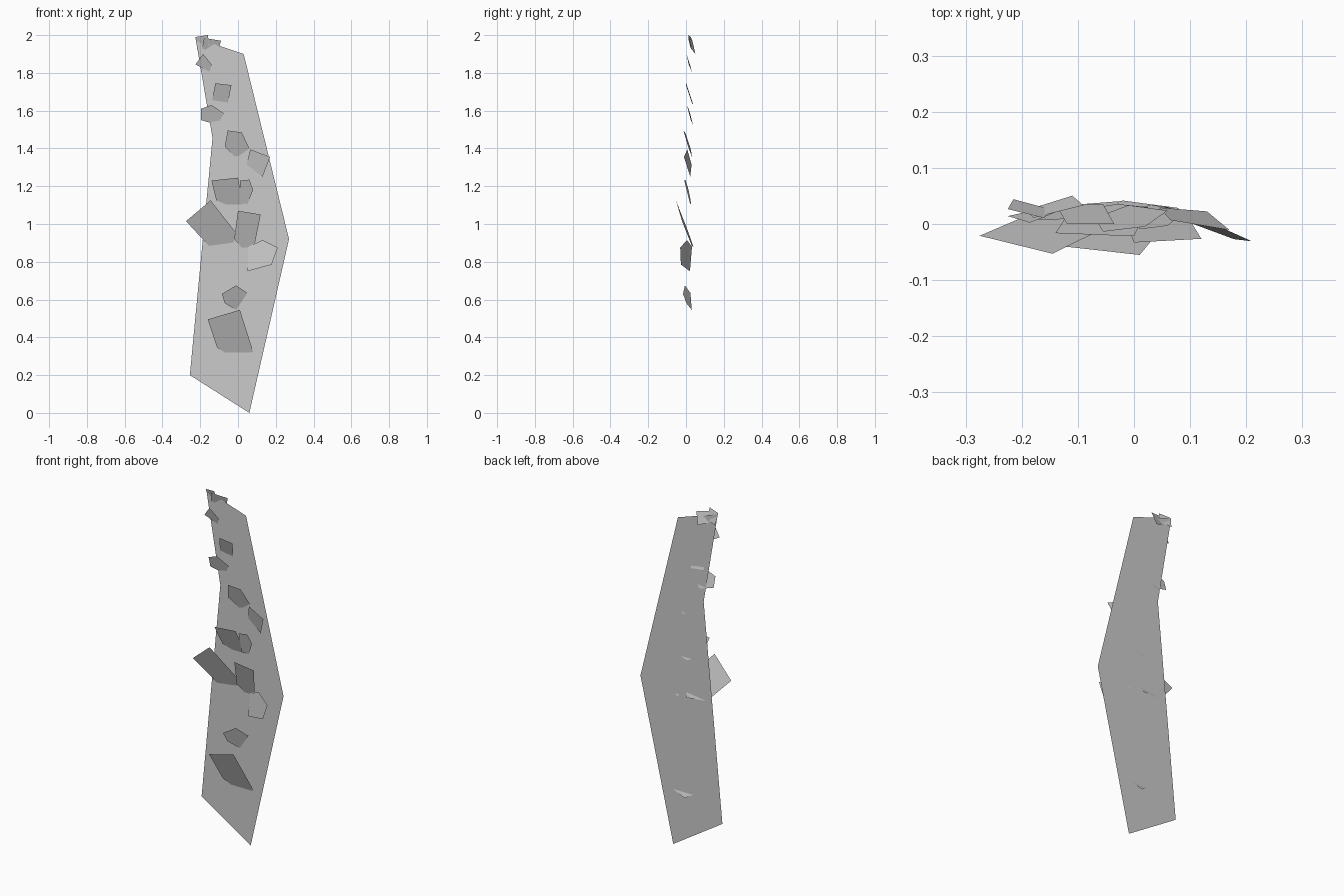
import bpy


def plate(name, outline, depth, lean_x=0.0, lean_z=0.0):
    """One flat polygon from its front outline, leaning in depth about its centre."""
    n = len(outline)
    cx = sum(p[0] for p in outline) / n
    cz = sum(p[1] for p in outline) / n
    verts = [(x, depth + lean_x * (x - cx) + lean_z * (z - cz), z) for x, z in outline]
    mesh = bpy.data.meshes.new(name)
    mesh.from_pydata(verts, [], [tuple(range(n))])
    obj = bpy.data.objects.new(name, mesh)
    bpy.context.collection.objects.link(obj)
    return obj


# Tall flat backing sheet
plate("backing_sheet", [(0.06, 0), (0.27, 0.92), (0.03, 1.90), (-0.225, 1.985),
                        (-0.135, 1.455), (-0.255, 0.20)], 0.031)

# Lower flakes, tops tipped forward and bottoms piercing the sheet
plate("flake_bottom", [(-0.16, .495), (-0.11, .345), (-0.02, .29), (0.08, .325), (0.01, .545)], 0.0, 0, -.38)
plate("flake_low_small", [(-0.085, .63), (-0.07, .58), (-0.01, .545), (0.05, .635), (-0.01, .675)], 0.007, .3, -.28)
plate("flake_low_right", [(0.055, .88), (0.05, .75), (0.178, .785), (0.21, .875), (0.13, .915)], 0.0, -.4, .1)

# Middle flakes
plate("flake_middle", [(0.0, 1.07), (-0.02, .92), (0.03, .865), (0.09, .90), (0.12, 1.05)], 0.003, 0, -.33)
plate("flake_large_left", [(-0.275, 1.015), (-0.155, .885), (-0.03, .875), (-0.012, .955), (-0.145, 1.125)], 0.002, .05, -.35)
plate("flake_wide", [(-0.14, 1.23), (-0.115, 1.125), (-0.03, 1.09), (0.025, 1.105), (0.0, 1.245)], 0.01, 0, -.37)
plate("flake_tucked", [(0.01, 1.23), (0.01, 1.11), (0.05, 1.105), (0.08, 1.18), (0.06, 1.235)], 0.01, .15, -.25)

# Upper flakes
plate("flake_upper_right", [(0.065, 1.395), (0.045, 1.315), (0.13, 1.25), (0.17, 1.355)], 0.012, -.25, -.22)
plate("flake_upper_centre", [(-0.055, 1.495), (-0.07, 1.41), (-0.01, 1.35), (0.06, 1.40), (0.02, 1.485)], 0.01, .08, -.3)
plate("flake_upper_left", [(-0.195, 1.61), (-0.195, 1.55), (-0.11, 1.525), (-0.075, 1.585), (-0.14, 1.63)], 0.02, .05, -.27)
plate("flake_high", [(-0.12, 1.745), (-0.14, 1.64), (-0.055, 1.63), (-0.035, 1.735)], 0.018, -.05, -.33)

# Cluster at the tip
plate("flake_tip_low", [(-0.185, 1.90), (-0.225, 1.845), (-0.15, 1.805), (-0.14, 1.845)], 0.017, .08, -.27)
plate("flake_tip_right", [(-0.18, 1.985), (-0.19, 1.93), (-0.11, 1.90), (-0.09, 1.97)], 0.03, .2, -.3)
plate("flake_tip_top", [(-0.225, 1.99), (-0.215, 1.925), (-0.15, 1.94), (-0.16, 2.0)], 0.027, -.2, -.3)
